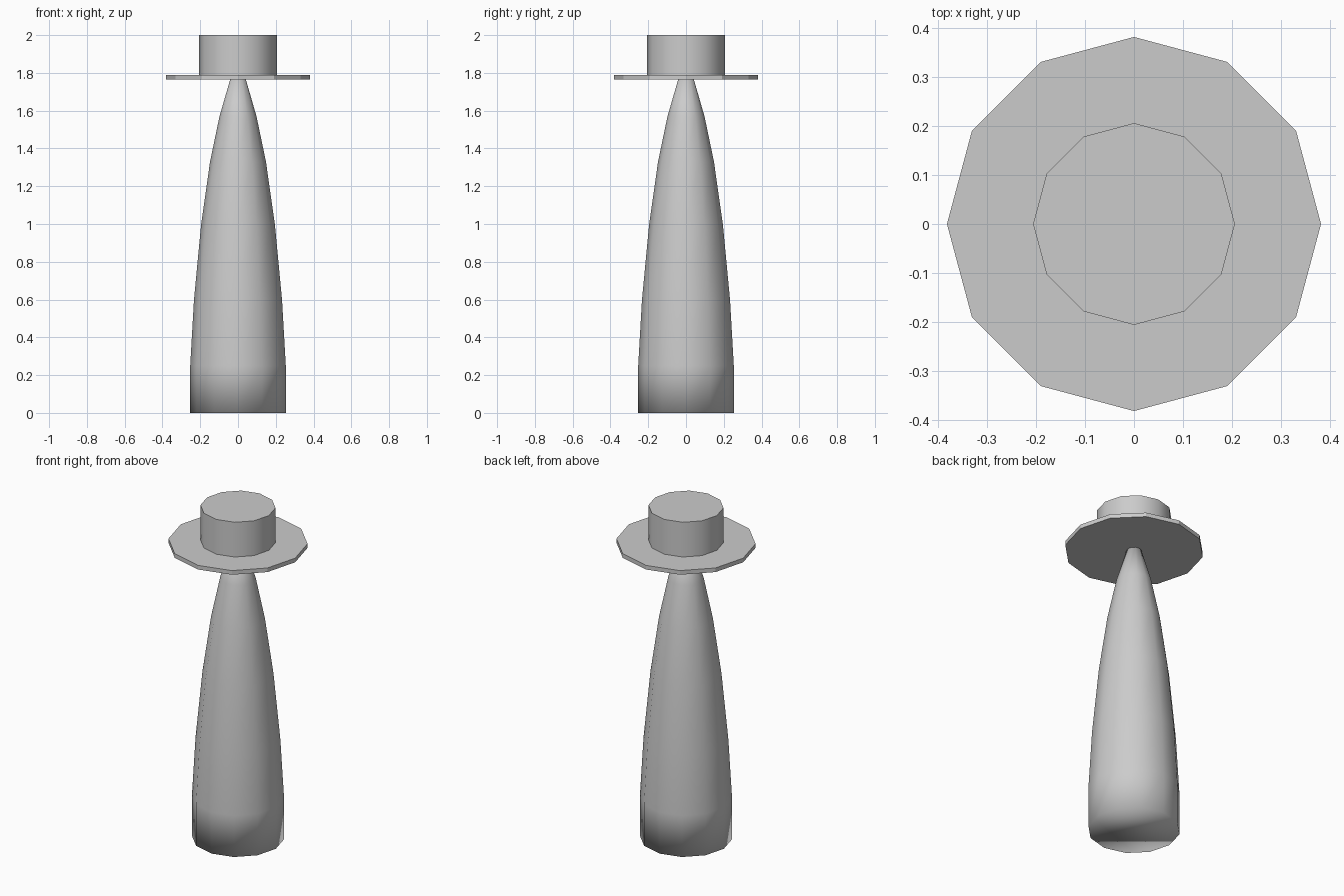
import bpy, bmesh
from math import cos, sin, pi, radians

if "Cube" in bpy.data.objects:
    bpy.data.objects.remove(bpy.data.objects["Cube"])

SIDES = 12


def lathe(name, profile, angle=None):
    """Revolve (radius, height) pairs into a capped 12-sided solid."""
    bm = bmesh.new()
    rings = [[bm.verts.new((r * cos(2 * pi * i / SIDES), r * sin(2 * pi * i / SIDES), z))
              for i in range(SIDES)] for r, z in profile]
    for low, high in zip(rings, rings[1:]):
        for i in range(SIDES):
            j = (i + 1) % SIDES
            bm.faces.new((low[i], low[j], high[j], high[i]))
    bm.faces.new(rings[0][::-1])
    bm.faces.new(rings[-1])
    for face in bm.faces:
        face.smooth = True
    mesh = bpy.data.meshes.new(name)
    bm.to_mesh(mesh)
    bm.free()
    if angle is not None:
        mesh.set_sharp_from_angle(angle=radians(angle))
    obj = bpy.data.objects.new(name, mesh)
    bpy.context.collection.objects.link(obj)
    return obj


# Tapering body, smooth all over including the base
lathe("body", [(0.253, 0), (0.253, 0.25), (0.233, 0.6), (0.195, 1.0),
               (0.148, 1.33), (0.098, 1.57), (0.04, 1.77)])

# Flat brim with faceted rim
lathe("hat_brim", [(0.382, 1.765), (0.382, 1.79)], 20)

# Crown with smooth wall and flat top
lathe("hat_crown", [(0.206, 1.785), (0.206, 2.0)], 40)
